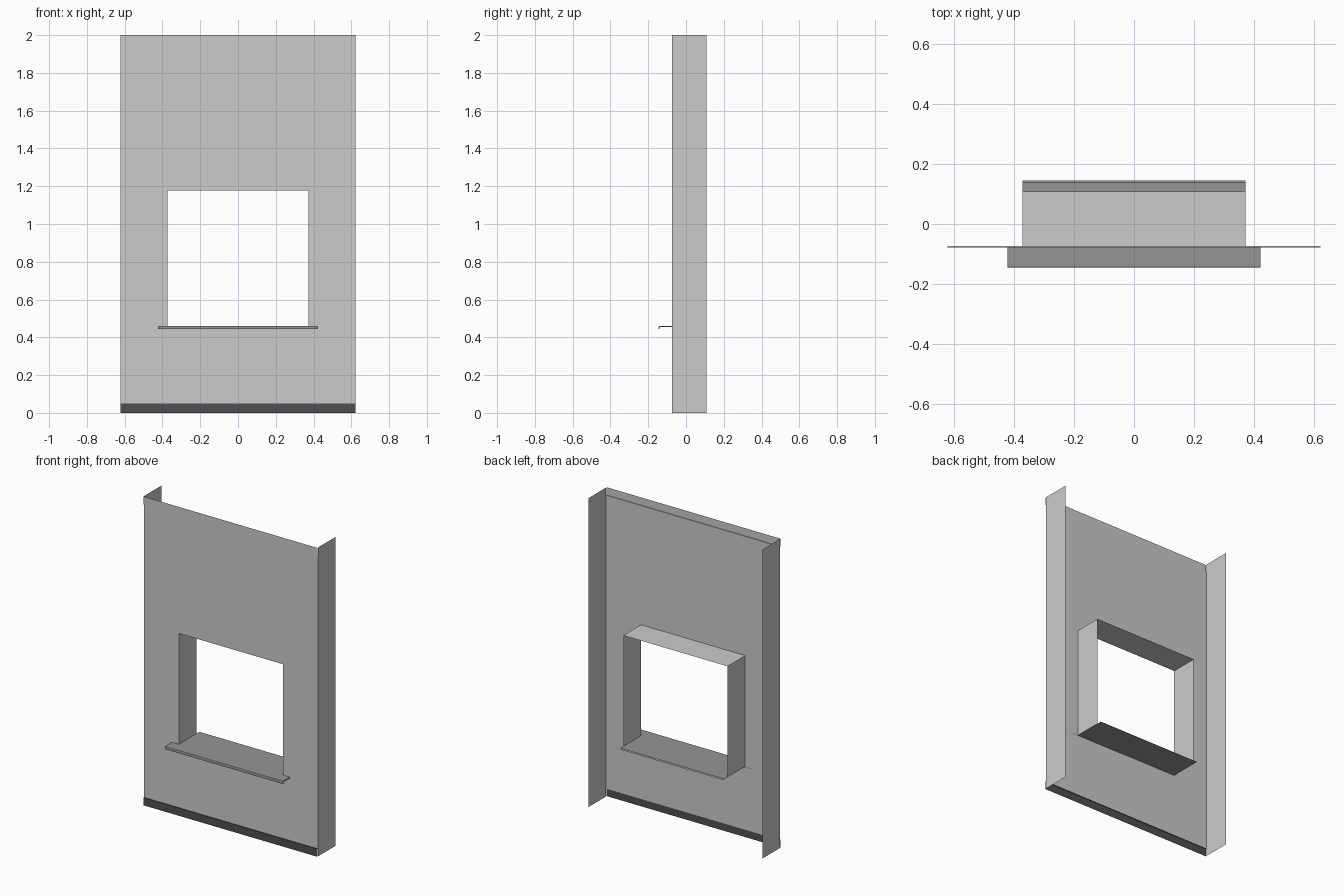
import bpy, bmesh

if "Cube" in bpy.data.objects:
    bpy.data.objects.remove(bpy.data.objects["Cube"])

HW, H = 0.623, 2.0            # wall half width, height
FRONT, BACK = -0.073, 0.108   # sheet plane and rear edge of the returns
OW, OZ0, OZ1 = 0.373, 0.46, 1.178   # window opening
BAND, STEP = 0.05, 0.005      # edge bands


def grey(name, v):
    m = bpy.data.materials.new(name)
    m.diffuse_color = (v, v, v, 1)
    m.use_nodes = True
    m.node_tree.nodes["Principled BSDF"].inputs["Base Color"].default_value = m.diffuse_color
    return m


def finish(name, bm, mat=None):
    me = bpy.data.meshes.new(name)
    bm.to_mesh(me)
    bm.free()
    ob = bpy.data.objects.new(name, me)
    bpy.context.collection.objects.link(ob)
    if mat:
        me.materials.append(mat)
    return ob


def strip(name, profile, hw, mat=None, closed=False):
    """Sweep a (y, z) profile along x from -hw to hw."""
    bm = bmesh.new()
    a = [bm.verts.new((-hw, y, z)) for y, z in profile]
    b = [bm.verts.new((hw, y, z)) for y, z in profile]
    n = len(profile)
    for i in range(n if closed else n - 1):
        j = (i + 1) % n
        bm.faces.new((a[i], b[i], b[j], a[j]))
    if closed:
        bm.faces.new(a)
        bm.faces.new(b[::-1])
        bmesh.ops.recalc_face_normals(bm, faces=bm.faces)
    return finish(name, bm, mat)


def side_sheet(name, x, z0, z1, outward):
    """Vertical return running from the front sheet to the rear edge."""
    bm = bmesh.new()
    pts = [(x, FRONT, z0), (x, BACK, z0), (x, BACK, z1), (x, FRONT, z1)]
    if outward < 0:
        pts.reverse()
    bm.faces.new([bm.verts.new(p) for p in pts])
    return finish(name, bm)


# Front sheet: 3 x 3 grid with the middle cell left open
bm = bmesh.new()
xs, zs = (-HW, -OW, OW, HW), (BAND, OZ0, OZ1, H - BAND)
g = [[bm.verts.new((x, FRONT, z)) for z in zs] for x in xs]
for i in range(3):
    for j in range(3):
        if (i, j) != (1, 1):
            bm.faces.new((g[i][j], g[i + 1][j], g[i + 1][j + 1], g[i][j + 1]))
finish("wall_sheet", bm)

# Stepped bands along the top and bottom edges
out = FRONT - STEP
strip("top_band", [(FRONT, H - BAND), (out, H - BAND), (out, H)], HW,
      grey("mid_grey", 0.52))
strip("bottom_band", [(out, 0), (out, BAND), (FRONT, BAND)], HW,
      grey("dark_grey", 0.08))

# Side returns and window jambs
for s, side in ((-1, "left"), (1, "right")):
    side_sheet(f"{side}_return", s * HW, 0, H, s)
    side_sheet(f"{side}_jamb", s * OW, OZ0, OZ1, s)

# Window head
strip("window_head", [(FRONT, OZ1), (BACK, OZ1)], OW)

# Sill: inner tray with a small rear drip, wider front ledge with a lip
sill = grey("sill_grey", 0.3)
strip("sill_tray", [(FRONT, OZ0), (0.138, OZ0), (0.145, OZ0 - 0.006)], OW, sill)
strip("sill_ledge", [(FRONT, OZ0), (-0.143, OZ0), (-0.145, OZ0 - 0.003),
                     (-0.145, OZ0 - 0.017), (-0.140, OZ0 - 0.017),
                     (-0.140, OZ0 - 0.006), (FRONT, OZ0 - 0.006)],
      0.423, sill, closed=True)
